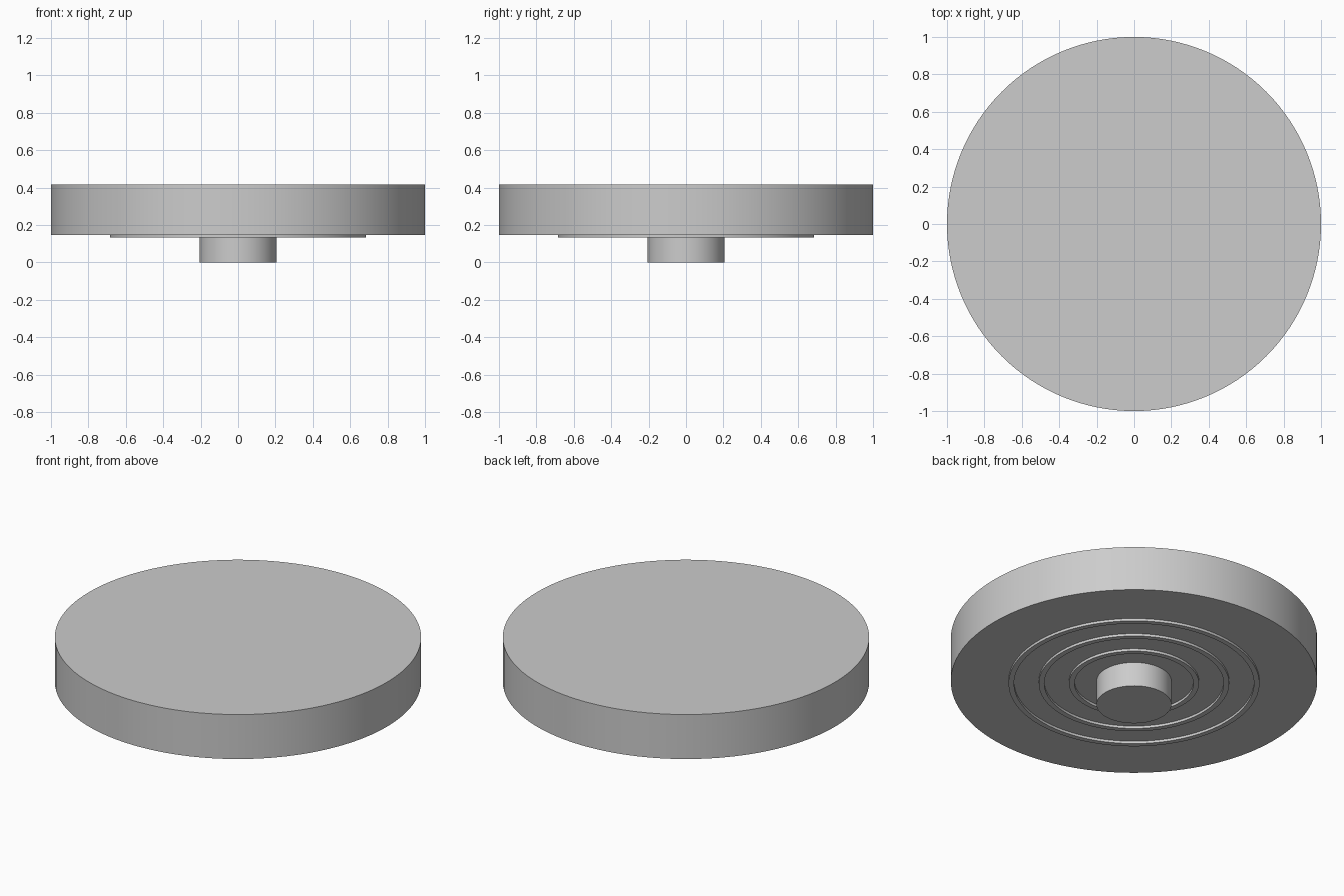
import bpy
import math

cube = bpy.data.objects.get("Cube")
if cube:
    bpy.data.objects.remove(cube, do_unlink=True)

SEGMENTS = 128

grey = bpy.data.materials.new("light grey")
grey.use_nodes = True
colour = (0.604, 0.604, 0.604, 1)
grey.diffuse_color = colour
grey.node_tree.nodes["Principled BSDF"].inputs["Base Color"].default_value = colour


def finish(obj, name):
    obj.name = name
    obj.data.materials.append(grey)
    bpy.ops.object.select_all(action="DESELECT")
    obj.select_set(True)
    bpy.context.view_layer.objects.active = obj
    bpy.ops.object.shade_smooth_by_angle(angle=math.radians(30))


def cylinder(name, radius, bottom, top):
    bpy.ops.mesh.primitive_cylinder_add(
        vertices=SEGMENTS, radius=radius, depth=top - bottom,
        location=(0, 0, (bottom + top) / 2))
    finish(bpy.context.object, name)


def ring(name, inner, outer, bottom, top):
    # Revolve a rectangular section around the z axis
    section = [(inner, bottom), (outer, bottom), (outer, top), (inner, top)]
    n = len(section)
    verts, faces = [], []
    for i in range(SEGMENTS):
        a = 2 * math.pi * i / SEGMENTS
        verts += [(r * math.cos(a), r * math.sin(a), z) for r, z in section]
        j = (i + 1) % SEGMENTS
        for k in range(n):
            m = (k + 1) % n
            faces.append((i * n + k, j * n + k, j * n + m, i * n + m))
    mesh = bpy.data.meshes.new(name)
    mesh.from_pydata(verts, [], faces)
    obj = bpy.data.objects.new(name, mesh)
    bpy.context.collection.objects.link(obj)
    finish(obj, name)


# Main disc and the central hub beneath it
cylinder("disc", 1.0, 0.147, 0.415)
cylinder("hub", 0.205, 0.0, 0.15)

# Raised concentric rings on the underside
for name, outer in (("inner_ring", 0.355), ("middle_ring", 0.52), ("outer_ring", 0.685)):
    ring(name, outer - 0.03, outer, 0.132, 0.15)
